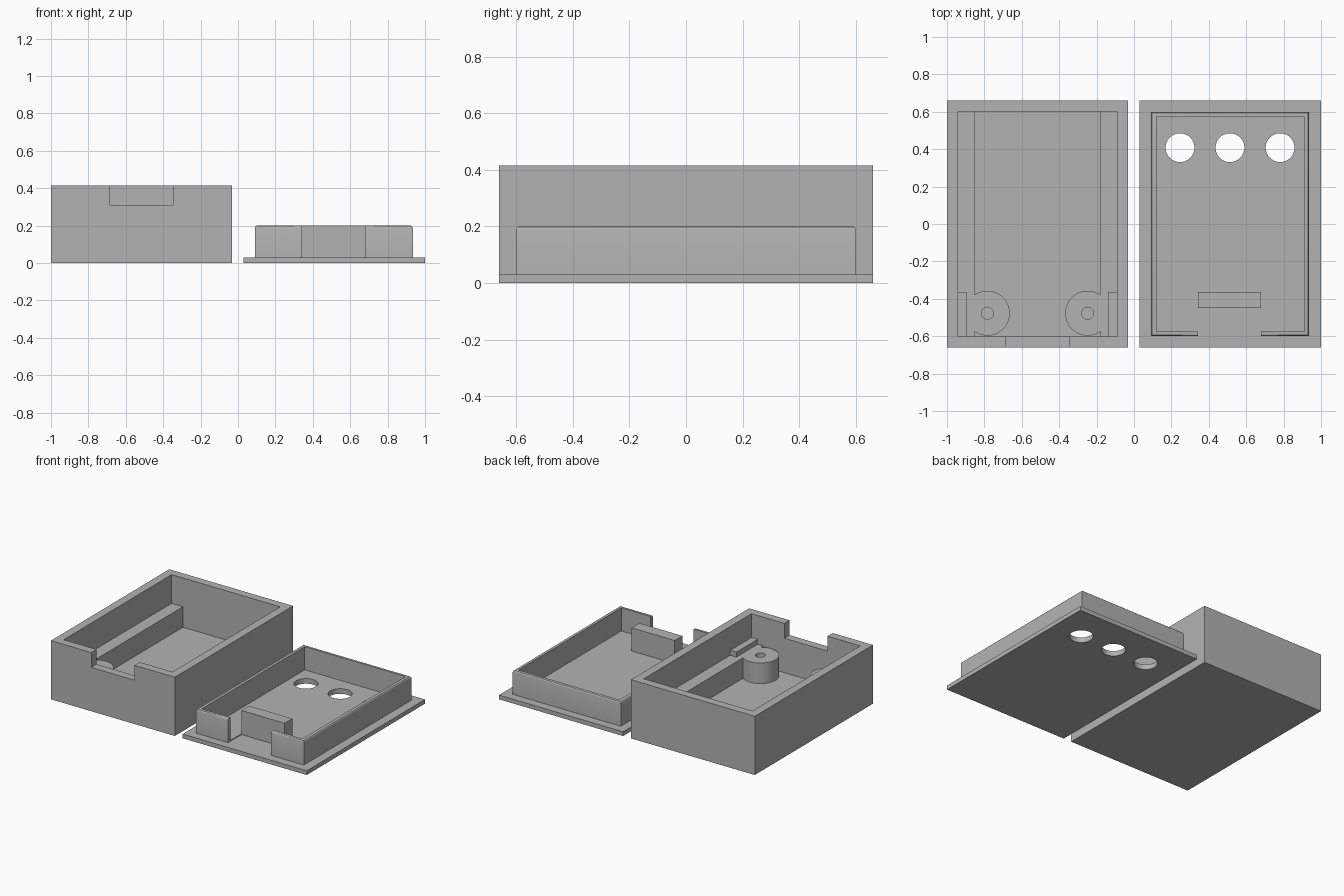
import bpy
import bmesh

if "Cube" in bpy.data.objects:
    bpy.data.objects.remove(bpy.data.objects["Cube"])

grey = bpy.data.materials.new("plain_grey")
grey.diffuse_color = (0.45, 0.45, 0.45, 1)
grey.use_nodes = True
grey.node_tree.nodes["Principled BSDF"].inputs["Base Color"].default_value = grey.diffuse_color


def finish(bm, name):
    mesh = bpy.data.meshes.new(name)
    bm.to_mesh(mesh)
    bm.free()
    mesh.materials.append(grey)
    obj = bpy.data.objects.new(name, mesh)
    bpy.context.collection.objects.link(obj)
    return obj


def block(name, x, y, z, round_top=0):
    """Box from (min, max) ranges, optionally with rounded top edges."""
    bm = bmesh.new()
    bmesh.ops.create_cube(bm, size=1)
    for v in bm.verts:
        v.co = [r[0] if c < 0 else r[1] for c, r in zip(v.co, (x, y, z))]
    if round_top:
        top = [e for e in bm.edges if all(v.co.z > z[1] - 1e-5 for v in e.verts)]
        bmesh.ops.bevel(bm, geom=top, offset=round_top, segments=3,
                        profile=0.5, affect='EDGES')
    return finish(bm, name)


def cylinder(name, x, y, r, z, sides=48):
    bm = bmesh.new()
    bmesh.ops.create_cone(bm, cap_ends=True, segments=sides, radius1=r,
                          radius2=r, depth=z[1] - z[0])
    bmesh.ops.translate(bm, verts=bm.verts, vec=(x, y, (z[0] + z[1]) / 2))
    return finish(bm, name)


def combine(target, tool, operation):
    """Apply a boolean and remove the tool."""
    mod = target.modifiers.new("bool", 'BOOLEAN')
    mod.operation, mod.solver, mod.object = operation, 'EXACT', tool
    bpy.context.view_layer.objects.active = target
    bpy.ops.object.modifier_apply(modifier=mod.name)
    bpy.data.objects.remove(tool)


def smooth(obj):
    bpy.ops.object.select_all(action='DESELECT')
    obj.select_set(True)
    bpy.context.view_layer.objects.active = obj
    bpy.ops.object.shade_smooth_by_angle(angle=0.5)


FLOOR, LEDGE, TOP = 0.067, 0.212, 0.415
MID = -0.516  # centre line of the case

# Case: hollow box with a notch in the front wall
case = block("case", (-1, -0.032), (-0.66, 0.66), (0, TOP))
combine(case, block("cavity", (-0.941, -0.091), (-0.602, 0.602), (FLOOR, 0.6)), 'DIFFERENCE')
combine(case, block("notch", (-0.685, -0.347), (-0.8, -0.55), (0.31, 0.6)), 'DIFFERENCE')

# Mirrored side ledges, screw posts and small stops on the ledges
for s in (-1, 1):
    def span(a, b):
        return sorted((MID + s * a, MID + s * b))
    combine(case, block("ledge", span(0.336, 0.45), (-0.63, 0.63), (0.03, LEDGE)), 'UNION')
    combine(case, cylinder("post", MID + s * 0.268, -0.477, 0.12, (0.03, LEDGE)), 'UNION')
    combine(case, block("stop", span(0.377, 0.45), (-0.63, -0.364), (0.1, 0.247)), 'UNION')
    combine(case, cylinder("screw_hole", MID + s * 0.268, -0.477, 0.032, (FLOOR, 0.5)), 'DIFFERENCE')
smooth(case)

# Lid: thin plate with a rounded rim, open at the front
lid = block("lid", (0.03, 1), (-0.66, 0.66), (0, 0.03))
rim = block("rim", (0.09, 0.935), (-0.6, 0.6), (0.015, 0.2), 0.012)
combine(rim, block("rim_cavity", (0.119, 0.908), (-0.575, 0.575), (0.036, 0.5)), 'DIFFERENCE')
combine(rim, block("rim_gap", (0.343, 0.68), (-0.8, -0.45), (0, 0.5)), 'DIFFERENCE')
combine(lid, rim, 'UNION')

# Tab set back behind the rim opening
combine(lid, block("tab", (0.343, 0.68), (-0.45, -0.364), (0.015, 0.2)), 'UNION')

# Three round openings through the lid
for x in (0.246, 0.513, 0.781):
    combine(lid, cylinder("round_opening", x, 0.408, 0.077, (-0.1, 0.1)), 'DIFFERENCE')
smooth(lid)
